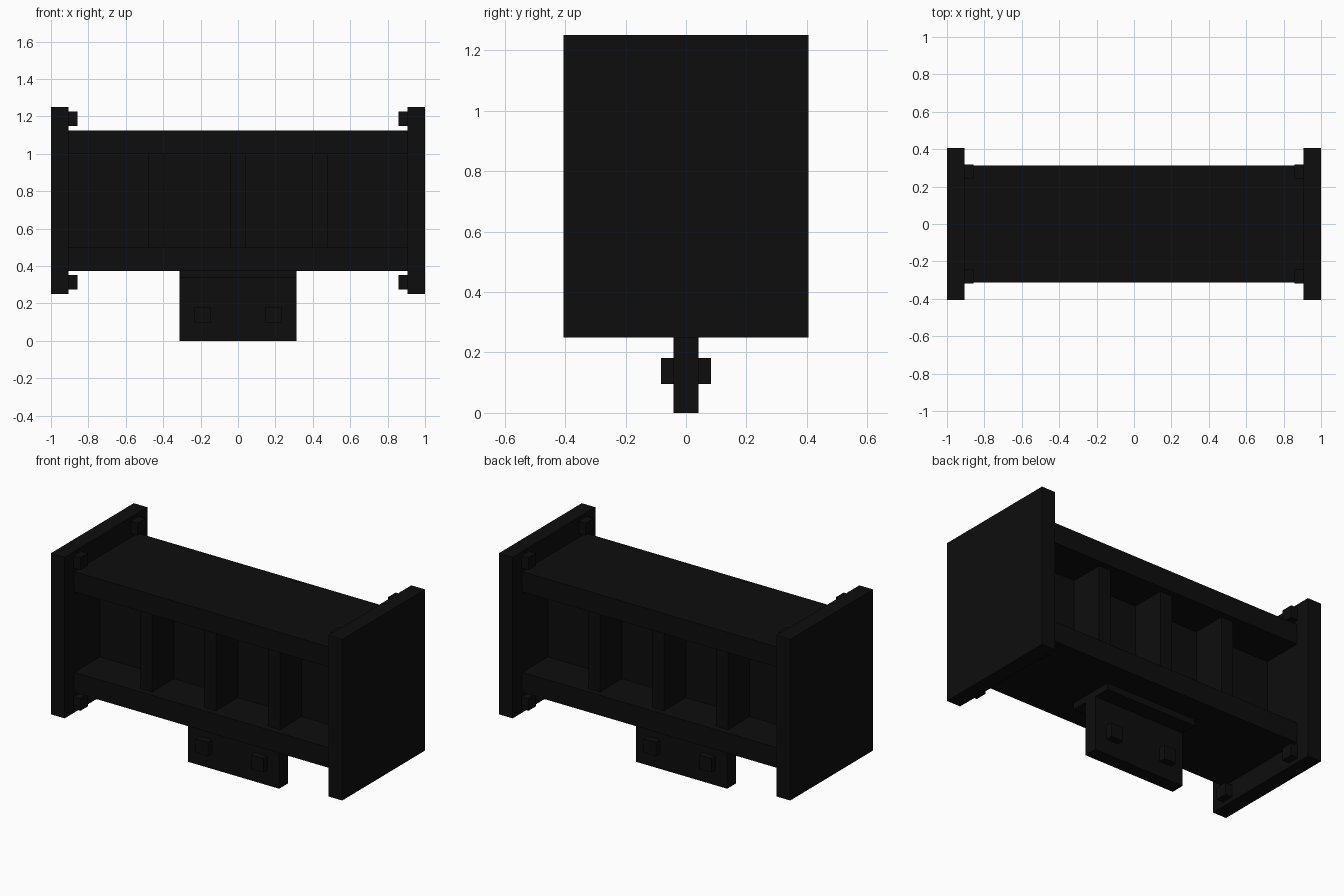
import bpy

default_cube = bpy.data.objects.get("Cube")
if default_cube:
    bpy.data.objects.remove(default_cube, do_unlink=True)

# Single near-black metal
BLACK = (0.004, 0.004, 0.004, 1)
metal = bpy.data.materials.new("black_metal")
metal.use_nodes = True
metal.diffuse_color = BLACK
metal.node_tree.nodes["Principled BSDF"].inputs["Base Color"].default_value = BLACK


def box(name, x, y, z):
    """Box from (min, max) ranges along each axis."""
    ranges = (x, y, z)
    bpy.ops.mesh.primitive_cube_add(size=1, location=[(a + b) / 2 for a, b in ranges])
    obj = bpy.context.object
    obj.name = name
    obj.scale = [b - a for a, b in ranges]
    bpy.ops.object.transform_apply(location=False, rotation=False, scale=True)
    obj.data.materials.append(metal)
    return obj


def span(center, half):
    return (center - half, center + half)


PLATE_IN = 0.906
BODY_Y = 0.3125
SIDES = (("left", 1), ("right", -1))
FACES = (("front", -1), ("back", 1))

# Beam: two flanges joined by a central web
for name, z in (("bottom_flange", (0.375, 0.5)), ("top_flange", (1.0, 1.125))):
    box(name, span(0, PLATE_IN), span(0, BODY_Y), z)
box("web", span(0, PLATE_IN), span(0, 0.06), (0.5, 1.0))

# Stiffening ribs, set back a little from the flange edges
for face, fy in FACES:
    for i, x in enumerate((-0.438, 0, 0.438)):
        box(f"{face}_rib_{i + 1}", span(x, 0.041), span(fy * 0.167, 0.107), (0.5, 1.0))

# End plates with bolt heads on the inner corners
for side, sx in SIDES:
    box(f"{side}_end_plate", span(sx * 0.953, 0.047), span(0, 0.406), (0.25, 1.25))
    for face, fy in FACES:
        for level, z in (("lower", 0.314), ("upper", 1.188)):
            box(f"{side}_{face}_{level}_bolt", span(sx * 0.883, 0.024),
                span(fy * 0.281, 0.038), span(z, 0.038))

# Hanging bracket: mounting pad, tongue and bolts through it
box("bracket_pad", span(0, BODY_Y), span(0, 0.146), (0.335, 0.375))
box("bracket_tongue", span(0, BODY_Y), span(0, 0.042), (0, 0.375))
for side, sx in SIDES:
    for face, fy in FACES:
        box(f"{side}_{face}_bracket_bolt", span(sx * 0.19, 0.042),
            span(fy * 0.062, 0.021), span(0.138, 0.043))
